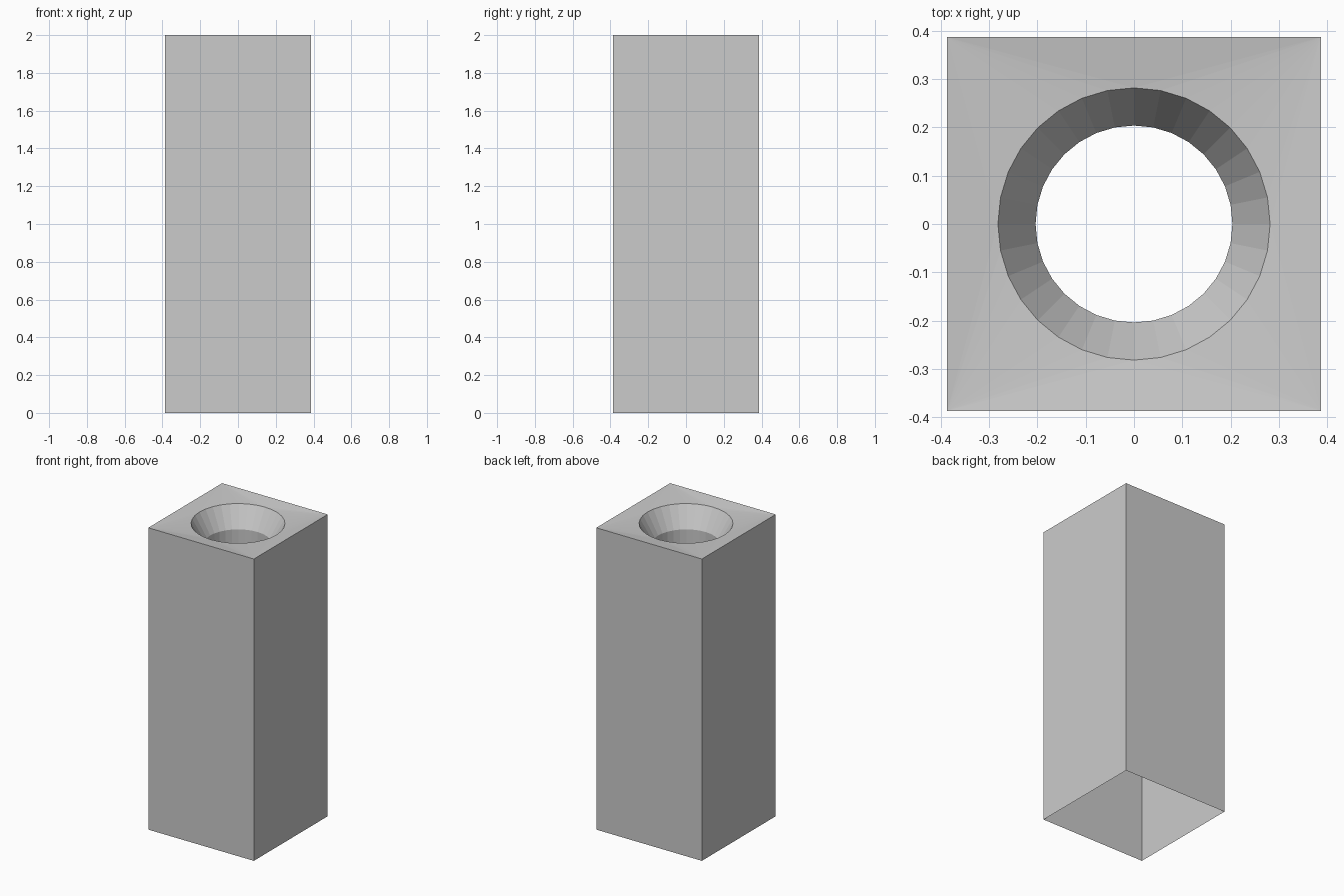
import bpy, bmesh
from math import cos, sin, pi

if "Cube" in bpy.data.objects:
    bpy.data.objects.remove(bpy.data.objects["Cube"])

HALF, SIDES = 0.387, 32


def make_object(name, bm):
    mesh = bpy.data.meshes.new(name)
    bm.to_mesh(mesh)
    bm.free()
    obj = bpy.data.objects.new(name, mesh)
    bpy.context.collection.objects.link(obj)
    return obj


def ring(bm, radius, z):
    return [bm.verts.new((radius * cos(2 * pi * i / SIDES),
                          radius * sin(2 * pi * i / SIDES), z))
            for i in range(SIDES)]


def bridge(bm, upper, lower):
    n = len(upper)
    for i in range(n):
        j = (i + 1) % n
        bm.faces.new((upper[i], upper[j], lower[j], lower[i]))


bm = bmesh.new()

# Square shell, open at the bottom; corners run counter-clockwise from +x +y
corners = [(HALF, HALF), (-HALF, HALF), (-HALF, -HALF), (HALF, -HALF)]
top = [bm.verts.new((x, y, 2)) for x, y in corners]
base = [bm.verts.new((x, y, 0)) for x, y in corners]
bridge(bm, base, top)

# Slightly dished top: a fan from each corner to its quarter of the rim
rim = ring(bm, 0.282, 1.985)
quarter = SIDES // 4
for c in range(4):
    for i in range(c * quarter, (c + 1) * quarter):
        bm.faces.new((top[c], rim[(i + 1) % SIDES], rim[i]))
    bm.faces.new((top[c], top[(c + 1) % 4], rim[(c + 1) * quarter % SIDES]))

# Funnel mouth and the round flue below it
throat = ring(bm, 0.204, 1.85)
flue_end = ring(bm, 0.204, 1.55)
bridge(bm, rim, throat)
bridge(bm, throat, flue_end)

bmesh.ops.recalc_face_normals(bm, faces=bm.faces)
# Make the outer walls face outwards
bm.normal_update()
wall = base[0].link_faces[0]
if wall.normal.dot(wall.calc_center_median() * 1) < 0:
    bmesh.ops.reverse_faces(bm, faces=bm.faces)
make_object("square_flue_shell", bm)
